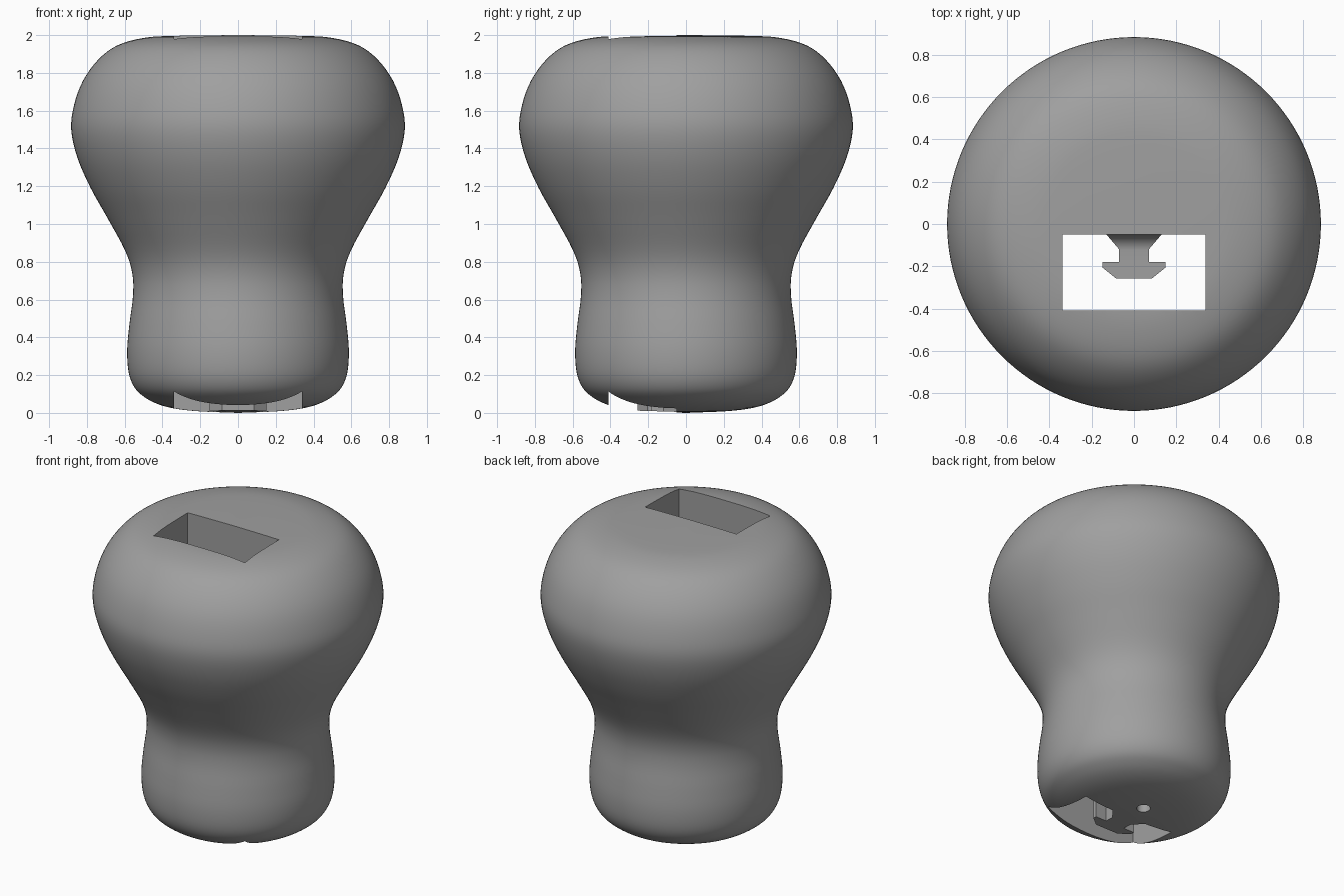
import bpy, bmesh, math
from mathutils import Vector

if "Cube" in bpy.data.objects:
    bpy.data.objects.remove(bpy.data.objects["Cube"], do_unlink=True)

grey = bpy.data.materials.new("plain grey")
grey.use_nodes = True
colour = (0.35, 0.35, 0.35, 1)
grey.diffuse_color = colour
grey.node_tree.nodes["Principled BSDF"].inputs["Base Color"].default_value = colour


def add_object(name, bm):
    bmesh.ops.recalc_face_normals(bm, faces=bm.faces)
    mesh = bpy.data.meshes.new(name)
    bm.to_mesh(mesh)
    bm.free()
    obj = bpy.data.objects.new(name, mesh)
    bpy.context.collection.objects.link(obj)
    mesh.materials.append(grey)
    return obj


def select(obj):
    bpy.ops.object.select_all(action="DESELECT")
    obj.select_set(True)
    bpy.context.view_layer.objects.active = obj


def prism(name, points, direction):
    """Closed outline extruded along a direction."""
    bm = bmesh.new()
    face = bm.faces.new([bm.verts.new(p) for p in points])
    new = bmesh.ops.extrude_face_region(bm, geom=[face], use_keep_orig=True)["geom"]
    verts = [v for v in new if isinstance(v, bmesh.types.BMVert)]
    bmesh.ops.translate(bm, verts=verts, vec=direction)
    return add_object(name, bm)


def boolean(obj, cutter, operation):
    cutter.hide_render = True
    mod = obj.modifiers.new("cut", "BOOLEAN")
    mod.object, mod.operation, mod.solver = cutter, operation, "EXACT"
    select(obj)
    bpy.ops.object.modifier_apply(modifier=mod.name)
    bpy.data.objects.remove(cutter, do_unlink=True)


def smooth_path(points, steps):
    """Catmull-Rom curve through the points."""
    p = [Vector(q) for q in points]
    p = [p[0]] + p + [p[-1]]
    out = []
    for a, b, c, d in zip(p, p[1:], p[2:], p[3:]):
        for i in range(steps):
            t = i / steps
            out.append(0.5 * (2 * b + (c - a) * t + (2 * a - 5 * b + 4 * c - d) * t**2
                              + (3 * b - a - 3 * c + d) * t**3))
    return out + [p[-1]]


# Turned body
profile = [(0, 0), (0.2, 0.008), (0.33, 0.022), (0.42, 0.045), (0.49, 0.08), (0.545, 0.13),
           (0.578, 0.21), (0.587, 0.33), (0.575, 0.47), (0.556, 0.62), (0.56, 0.74),
           (0.598, 0.86), (0.69, 1.03), (0.78, 1.19), (0.85, 1.35), (0.883, 1.5),
           (0.868, 1.63), (0.82, 1.76), (0.74, 1.87), (0.64, 1.945), (0.5, 1.985),
           (0.34, 1.996), (0, 2)]
bm = bmesh.new()
ring = [bm.verts.new((max(q.x, 0), 0, q.y)) for q in smooth_path(profile, 4)]
edges = [bm.edges.new(pair) for pair in zip(ring, ring[1:])]
bmesh.ops.spin(bm, geom=ring + edges, axis=(0, 0, 1), cent=(0, 0, 0),
               angle=math.tau, steps=128, use_merge=True)
bmesh.ops.remove_doubles(bm, verts=bm.verts, dist=0.0005)
body = add_object("body", bm)

# Rectangular slot through the full height
BACK, FRONT, HALF = -0.05, -0.41, 0.338
slot = prism("slot_cutter", [(-HALF, FRONT, -0.5), (HALF, FRONT, -0.5),
                             (HALF, BACK, -0.5), (-HALF, BACK, -0.5)], (0, 0, 3))
boolean(body, slot, "DIFFERENCE")

# Small round socket underneath
bm = bmesh.new()
bmesh.ops.create_cone(bm, cap_ends=True, segments=32, radius1=0.042, radius2=0.042, depth=0.5)
bmesh.ops.translate(bm, verts=bm.verts, vec=(0, 0.09, 0))
boolean(body, add_object("socket_cutter", bm), "DIFFERENCE")

# T-shaped catch at the bottom of the slot, curving up into the back wall
half = [(0.13, -0.03), (0.13, BACK), (0.07, -0.12), (0.07, -0.18),
        (0.15, -0.18), (0.15, -0.205), (0.085, -0.257)]
outline = half + [(-x, y) for x, y in reversed(half)]
catch = prism("t_catch", [(x, y, -0.1) for x, y in outline], (0, 0, 0.5))
R, TOP = 0.075, 0.13
arc = [(BACK - R + R * math.sin(a), TOP + R - R * math.cos(a))
       for a in (math.pi / 2 * i / 8 for i in range(9))]
side = [(-0.03, 0.005), (-0.3, 0.013), (-0.3, TOP)] + arc + [(-0.03, TOP + R)]
boolean(catch, prism("catch_cutter", [(-0.3, y, z) for y, z in side], (0.6, 0, 0)), "INTERSECT")

for obj in (body, catch):
    select(obj)
    bpy.ops.object.shade_smooth_by_angle(angle=math.radians(30))
